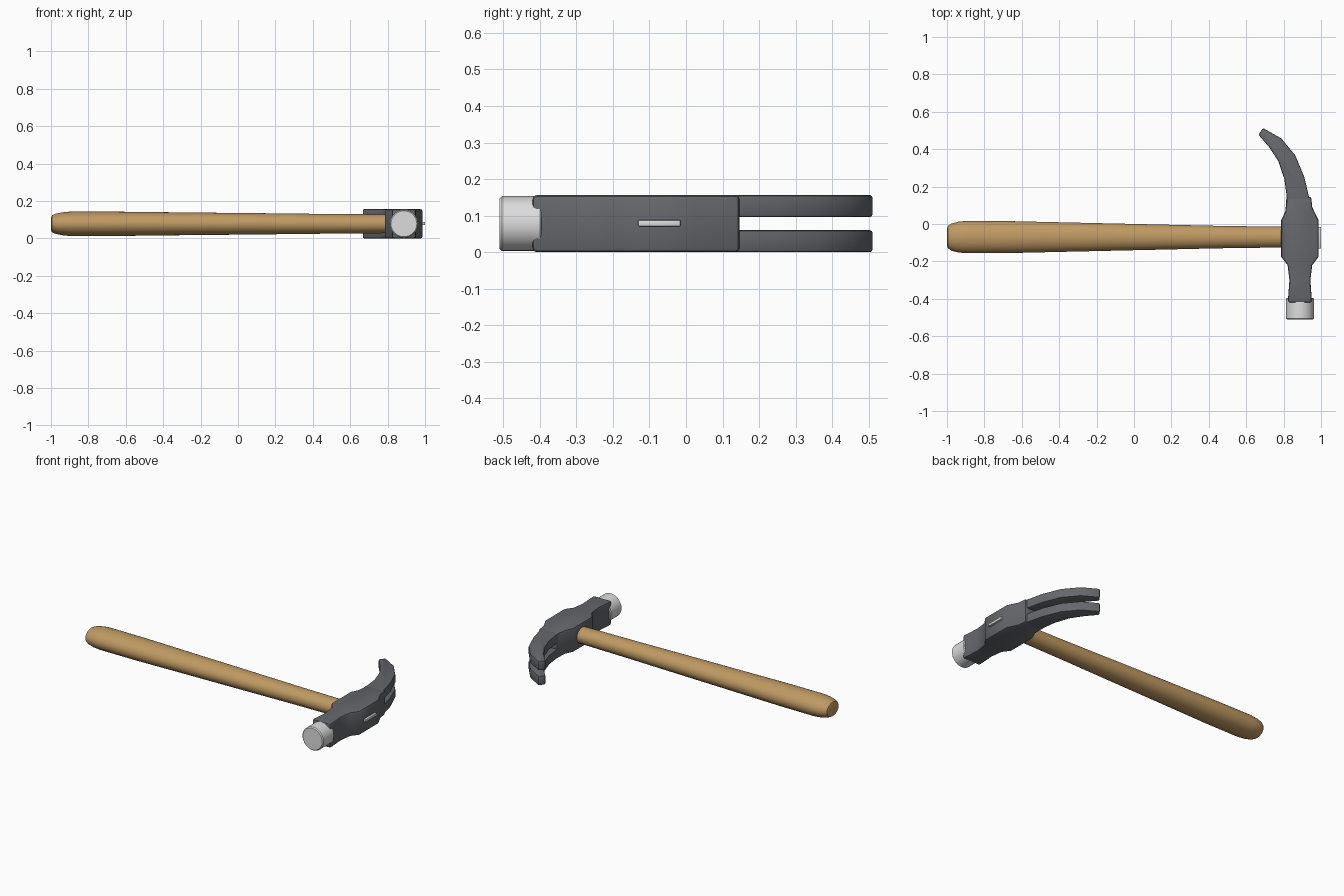
import bpy, bmesh, math
from mathutils import Vector

if "Cube" in bpy.data.objects:
    bpy.data.objects.remove(bpy.data.objects["Cube"], do_unlink=True)

MID_Z = 0.078      # height of the hammer's central plane
HEAD_X = 0.887     # centre line of the head
GRIP_Y = -0.07     # centre line of the handle


def material(name, colour):
    m = bpy.data.materials.new(name)
    m.use_nodes = True
    m.diffuse_color = (*colour, 1)
    m.node_tree.nodes["Principled BSDF"].inputs["Base Color"].default_value = (*colour, 1)
    return m


wood = material("warm wood", (0.52, 0.32, 0.125))
dark_steel = material("dark steel", (0.13, 0.137, 0.15))
bright_steel = material("bright steel", (0.72, 0.72, 0.72))


def finish(name, bm, mat, bevel=0, segments=2, angle=35):
    bmesh.ops.recalc_face_normals(bm, faces=bm.faces)
    mesh = bpy.data.meshes.new(name)
    bm.to_mesh(mesh)
    bm.free()
    mesh.materials.append(mat)
    obj = bpy.data.objects.new(name, mesh)
    bpy.context.collection.objects.link(obj)
    bpy.ops.object.select_all(action="DESELECT")
    obj.select_set(True)
    bpy.context.view_layer.objects.active = obj
    if bevel:
        mod = obj.modifiers.new("rounded edges", "BEVEL")
        mod.width, mod.segments = bevel, segments
        mod.limit_method, mod.angle_limit = "ANGLE", math.radians(40)
        bpy.ops.object.modifier_apply(modifier=mod.name)
    bpy.ops.object.shade_smooth_by_angle(angle=math.radians(angle))
    return obj


def extrude_outline(name, outline, z0, z1, mat, bevel):
    bm = bmesh.new()
    face = bm.faces.new([bm.verts.new((x, y, z0)) for x, y in outline])
    up = bmesh.ops.extrude_face_region(bm, geom=[face])["geom"]
    bmesh.ops.translate(bm, vec=(0, 0, z1 - z0),
                        verts=[v for v in up if isinstance(v, bmesh.types.BMVert)])
    return finish(name, bm, mat, bevel)


def loft(name, rings, place, mat, sides=32):
    """Skin ellipses given as (position, half width, half height)."""
    bm = bmesh.new()
    loops = []
    for pos, a, b in rings:
        loops.append([bm.verts.new(place(pos, a * math.cos(t), b * math.sin(t)))
                      for t in (math.tau * i / sides for i in range(sides))])
    for low, high in zip(loops, loops[1:]):
        for i in range(sides):
            j = (i + 1) % sides
            bm.faces.new((low[i], low[j], high[j], high[i]))
    bm.faces.new(loops[0])
    bm.faces.new(loops[-1])
    return finish(name, bm, mat)


# Tapered oval handle with a rounded butt
loft("handle",
     [(-1.0, 0.045, 0.033), (-0.995, 0.06, 0.045), (-0.975, 0.073, 0.054),
      (-0.94, 0.082, 0.061), (-0.9, 0.086, 0.065), (-0.65, 0.085, 0.065),
      (-0.3, 0.077, 0.061), (0.1, 0.068, 0.057), (0.45, 0.06, 0.053), (0.82, 0.055, 0.05)],
     lambda p, a, b: (p, GRIP_Y + a, MID_Z + b), wood)

# Head body: neck, eye block and claw root, mirrored about the head's centre line
half = [(0.064, -0.42), (0.062, -0.38), (0.056, -0.30), (0.066, -0.22), (0.1, -0.175),
        (0.1, 0.02)]
right = half + [(0.066, 0.09), (0.06, 0.146)]
left = half + [(0.077, 0.07), (0.072, 0.146)]
outline = [(HEAD_X + x, y) for x, y in right] + [(HEAD_X - x, y) for x, y in reversed(left)]
extrude_outline("head_body", outline, 0, 2 * MID_Z, dark_steel, 0.011)

# Two curved claw prongs with the nail slot between them
outer = [(0.945, 0.10), (0.932, 0.16), (0.911, 0.25), (0.863, 0.366), (0.788, 0.457),
         (0.69, 0.513)]
inner = [(0.665, 0.478), (0.724, 0.409), (0.772, 0.335), (0.804, 0.24), (0.815, 0.158),
         (0.815, 0.10)]
SLOT = 0.018
extrude_outline("lower_claw", outer + inner, 0, MID_Z - SLOT, dark_steel, 0.007)
extrude_outline("upper_claw", outer + inner, MID_Z + SLOT, 2 * MID_Z, dark_steel, 0.007)

# Round striking face
loft("striking_face",
     [(-0.51, 0.069, 0.069), (-0.504, 0.075, 0.075), (-0.40, 0.075, 0.075),
      (-0.395, 0.07, 0.07)],
     lambda p, a, b: (HEAD_X + a, p, MID_Z + b), bright_steel)

# Thin wedge showing at the end of the eye
bm = bmesh.new()
bmesh.ops.create_cube(bm, size=1)
bmesh.ops.scale(bm, vec=(0.04, 0.116, 0.017), verts=bm.verts)
bmesh.ops.translate(bm, vec=Vector((0.98, -0.073, MID_Z + 0.001)), verts=bm.verts)
finish("eye_wedge", bm, bright_steel, 0.003)
